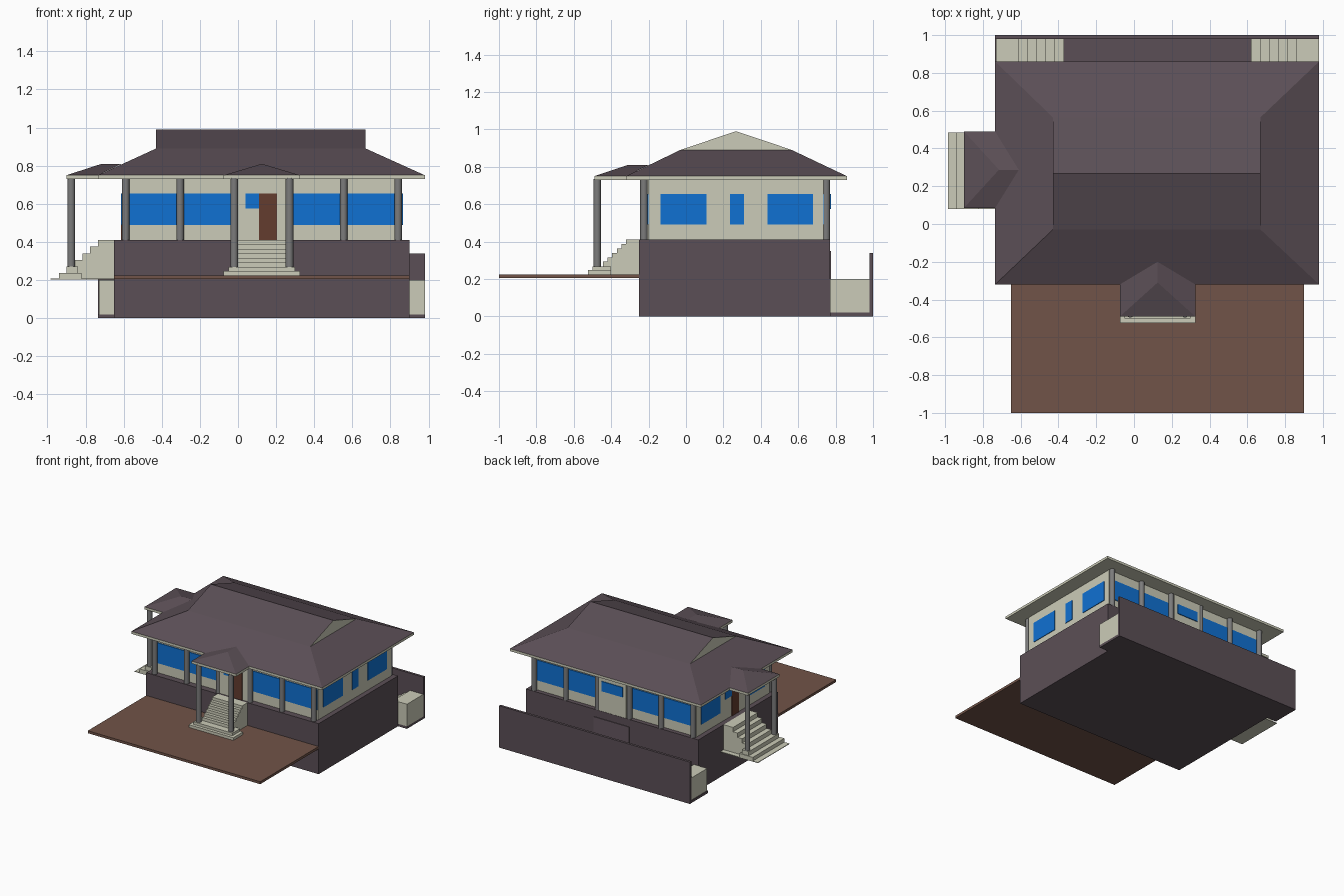
import bpy, bmesh
from mathutils import Vector

cube = bpy.data.objects.get("Cube")
if cube:
    bpy.data.objects.remove(cube, do_unlink=True)


def material(name, rgb):
    m = bpy.data.materials.new(name)
    m.use_nodes = True
    m.diffuse_color = (*rgb, 1)
    m.node_tree.nodes["Principled BSDF"].inputs["Base Color"].default_value = (*rgb, 1)
    return m


PLUM = material("plum", (0.105, 0.078, 0.093))
CREAM = material("cream", (0.6, 0.6, 0.48))
BLUE = material("window blue", (0.005, 0.165, 0.65))
PAVING = material("paving brown", (0.165, 0.088, 0.065))
DOOR = material("door brown", (0.125, 0.045, 0.028))
GREY = material("column grey", (0.2, 0.2, 0.2))
MAUVE = material("garage mauve", (0.13, 0.095, 0.115))


def finish(name, bm, *mats):
    bmesh.ops.recalc_face_normals(bm, faces=bm.faces)
    mesh = bpy.data.meshes.new(name)
    bm.to_mesh(mesh)
    bm.free()
    for m in mats:
        mesh.materials.append(m)
    obj = bpy.data.objects.new(name, mesh)
    bpy.context.collection.objects.link(obj)
    return obj


def box(name, x, y, z, mat):
    bm = bmesh.new()
    bmesh.ops.create_cube(bm, size=1)
    for v in bm.verts:
        v.co = [r[0] if c < 0 else r[1] for c, r in zip(v.co, (x, y, z))]
    return finish(name, bm, mat)


def hull(name, points, *mats, rule=None):
    bm = bmesh.new()
    for p in points:
        bm.verts.new(p)
    bmesh.ops.convex_hull(bm, input=bm.verts)
    bmesh.ops.dissolve_limit(bm, angle_limit=0.01, verts=bm.verts, edges=bm.edges)
    bm.normal_update()
    if rule:
        for f in bm.faces:
            f.material_index = int(rule(f.normal))
    return finish(name, bm, *mats)


def rect(x, y, z):
    return [(a, b, z) for a in x for b in y]


def stairs(name, profile, place, span):
    """Extrude a stepped outline; place maps (run, side, height) to a point."""
    bm = bmesh.new()
    face = bm.faces.new([bm.verts.new(place(r, span[0], h)) for r, h in profile])
    ext = bmesh.ops.extrude_face_region(bm, geom=[face])
    move = Vector(place(0, span[1], 0)) - Vector(place(0, span[0], 0))
    bmesh.ops.translate(bm, vec=move, verts=[g for g in ext["geom"] if isinstance(g, bmesh.types.BMVert)])
    return finish(name, bm, CREAM)


def step_profile(start, top, flat_end, bottom, run, rise, count):
    """Top landing from flat_end to start, then steps going outward and down."""
    pts = [(flat_end, bottom), (flat_end, top)]
    for i in range(count):
        pts += [(start + run * i, top - rise * i), (start + run * i, top - rise * (i + 1))]
    return pts[:-1] + [(pts[-1][0], bottom)]


def column(name, x, y, z0):
    bm = bmesh.new()
    bmesh.ops.create_cone(bm, cap_ends=True, segments=20, radius1=0.02, radius2=0.02, depth=0.735 - z0)
    bmesh.ops.translate(bm, verts=bm.verts, vec=(x, y, (0.735 + z0) / 2))
    for f in bm.faces:
        f.smooth = len(f.verts) == 4
    return finish(name, bm, GREY)


MID = 0.125  # centre line of the house
BASE, EAVE = 0.41, 0.73

# Basement, patio and house body
box("basement", (-0.65, 0.9), (-0.25, 0.77), (0, BASE), PLUM)
box("patio", (-0.65, 0.9), (-1, -0.25), (0.205, 0.225), PAVING)
box("house_walls", (-0.61, 0.86), (-0.2, 0.735), (BASE, EAVE), CREAM)
box("front_bay", (0, 0.25), (-0.235, -0.2), (BASE, EAVE), CREAM)
box("back_bay", (0, 0.25), (0.735, 0.768), (BASE, EAVE), CREAM)

# Sunken court behind the house, with a flight of steps at each end
box("court_floor", (-0.735, 0.98), (0.77, 1), (0, 0.02), PLUM)
box("court_wall", (-0.735, 0.98), (0.98, 1), (0, 0.34), PLUM)
box("garage_door", (-0.03, 0.29), (0.77, 0.775), (0.02, 0.35), MAUVE)
for side, sign in (("left", 1), ("right", -1)):
    stairs("court_stairs_" + side, step_profile(0.735, 0.2, 0.855, 0.02, -0.048, 0.03, 6),
           lambda r, s, h, k=sign: (MID + k * r, s, h), (0.77, 0.98))

# Windows and doors
Z = (0.49, 0.655)
for face, y in (("front", (-0.206, -0.199)), ("back", (0.734, 0.741))):
    box(face + "_window_right", (-0.605, -0.03), y, Z, BLUE)
    box(face + "_window_left", (0.28, 0.855), y, Z, BLUE)
box("entry_window", (0.04, 0.11), (-0.241, -0.234), (0.575, 0.655), BLUE)
box("entry_door", (0.11, 0.205), (-0.241, -0.234), (BASE, 0.655), DOOR)
box("back_bay_window", (0.03, 0.22), (0.767, 0.774), (0.575, 0.655), BLUE)
for face, x in (("left", (0.859, 0.865)), ("right", (-0.615, -0.609))):
    box(face + "_window_front", x, (-0.135, 0.11), Z, BLUE)
    box(face + "_window_back", x, (0.435, 0.68), Z, BLUE)
box("left_window_narrow", (0.859, 0.865), (0.235, 0.31), Z, BLUE)
box("side_door_window", (-0.615, -0.609), (0.29, 0.37), (0.575, 0.655), BLUE)
box("side_door", (-0.615, -0.609), (0.195, 0.29), (BASE, 0.655), DOOR)

# Colonnades along the front and back
for i in range(6):
    x = -0.59 + 0.286 * i
    column(f"front_column_{i}", x, -0.225, BASE)
    column(f"back_column_{i}", x, 0.75, BASE)

# Main roof: eave slab, hipped skirt and gabled top
RX, RY = (-0.735, 0.98), (-0.32, 0.86)
TX, TY = (-0.43, 0.67), (-0.03, 0.565)
box("eave", RX, RY, (EAVE, 0.75), CREAM)
hull("hip_roof", rect(RX, RY, 0.75) + rect(TX, TY, 0.89), PLUM)
hull("gable_roof", rect(TX, TY, 0.89) + [(x, 0.268, 0.99) for x in TX],
     PLUM, CREAM, rule=lambda n: abs(n.x) > 0.9)

# Front porch
PX = (-0.075, 0.325)
box("front_porch_eave", PX, (-0.49, -0.32), (EAVE, 0.75), CREAM)
hull("front_porch_roof", rect(PX, (-0.49, -0.32), 0.75) + [(MID, -0.31, 0.81), (MID, -0.2, 0.81)], PLUM)
stairs("front_stairs", step_profile(-0.32, BASE, -0.25, 0.225, -0.025, 0.0235, 6),
       lambda r, s, h: (s, r, h), (-0.01, 0.26))
box("front_landing", PX, (-0.525, -0.4), (0.225, 0.247), CREAM)
box("front_landing_step", (-0.05, 0.3), (-0.5, -0.4), (0.247, 0.268), CREAM)
for side, x in (("right", -0.02), ("left", 0.27)):
    column("front_porch_column_" + side, x, -0.475, 0.268)

# Side porch
SY, SM = (0.085, 0.49), 0.287
box("side_porch_eave", (-0.9, -0.735), SY, (EAVE, 0.75), CREAM)
hull("side_porch_roof", rect((-0.9, -0.735), SY, 0.75) + [(-0.715, SM, 0.81), (-0.61, SM, 0.81)], PLUM)
stairs("side_stairs", step_profile(-0.735, BASE, -0.65, 0.205, -0.041, 0.035, 5),
       lambda r, s, h: (r, s, h), (0.13, 0.445))
box("side_paving", (-0.985, -0.65), (0.08, 0.485), (0.202, 0.207), CREAM)
box("side_landing", (-0.94, -0.82), (0.08, 0.485), (0.205, 0.237), CREAM)
box("side_landing_step", (-0.9, -0.84), (0.09, 0.48), (0.237, 0.27), CREAM)
for side, y in (("front", 0.115), ("back", 0.46)):
    column("side_porch_column_" + side, -0.875, y, 0.27)
